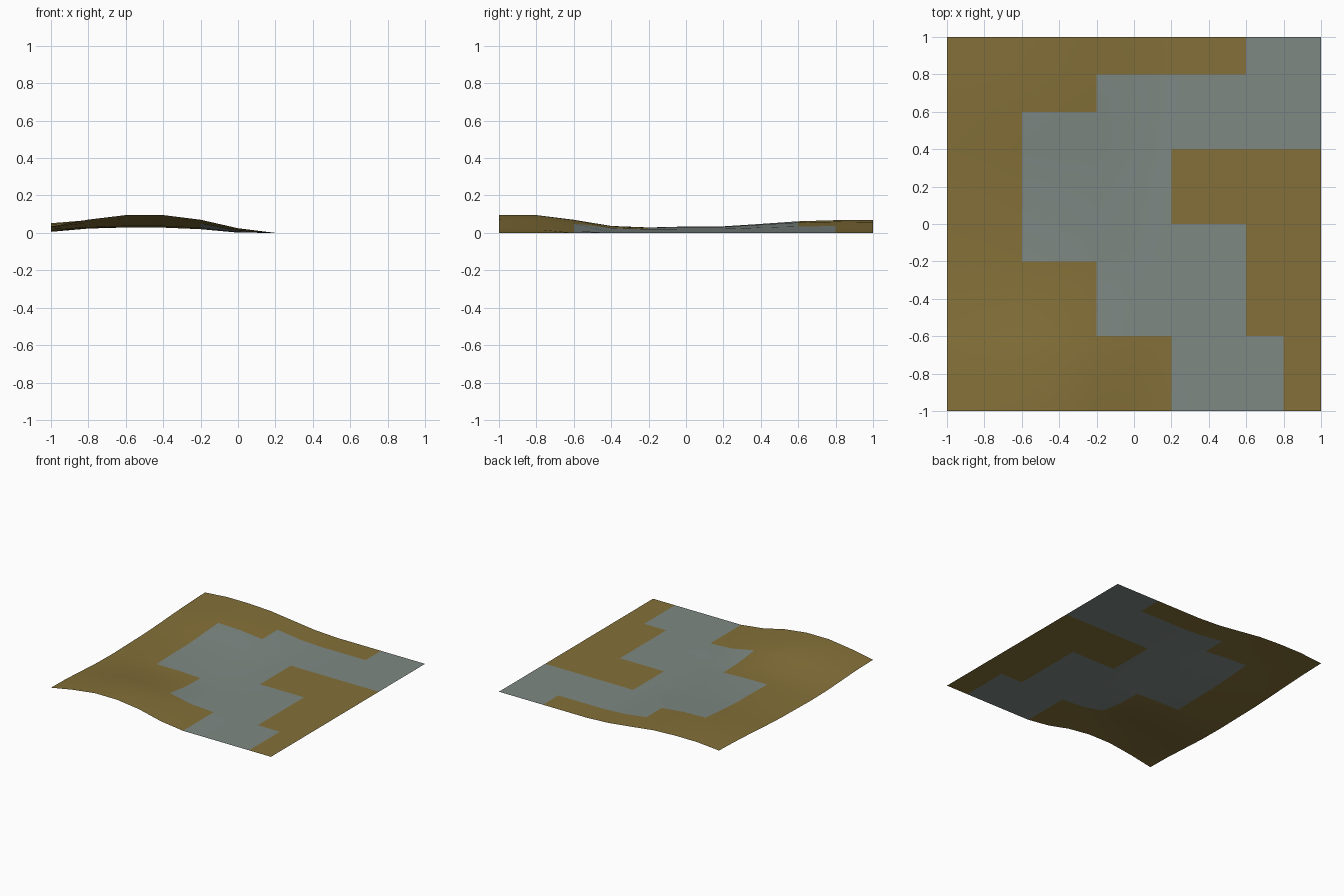
import bpy
import bmesh

cube = bpy.data.objects.get("Cube")
if cube:
    bpy.data.objects.remove(cube, do_unlink=True)


def make_material(name, rgb):
    mat = bpy.data.materials.new(name)
    mat.use_nodes = True
    colour = (*rgb, 1)
    mat.diffuse_color = colour
    shader = mat.node_tree.nodes["Principled BSDF"]
    shader.inputs["Base Color"].default_value = colour
    shader.inputs["Roughness"].default_value = 1
    return mat


CELLS = 10
STEP = 2 / CELLS

# Ridge height for each row of vertices, front to back
RIDGE = [.095, .095, .07, .037, .029, .034, .035, .048, .062, .068, .068]

# Fraction of the ridge height across the hilly side, from -x inwards
FRONT = [.35, .73, 1, 1, .74, .26]
MIDDLE = [.2, .8, 1, .97, .68, .05]
BACK = [.76, 1, 1, .86, .5, .15]

# Columns crossed by the path in each row of cells, front to back
PATH = [(6, 9), (6, 9), (4, 8), (4, 8), (2, 8),
        (2, 6), (2, 6), (2, 10), (4, 10), (8, 10)]


def height(col, row):
    """Blend the cross-sections along y; the +x side stays flat."""
    if col >= len(FRONT):
        return 0
    low = len(PATH) * 2 // 5
    if row <= low:
        start, end, t = FRONT, MIDDLE, row / low
    else:
        start, end, t = MIDDLE, BACK, (row - low) / (CELLS - low)
    return RIDGE[row] * (start[col] + (end[col] - start[col]) * t)


# Rolling ground sheet with the path marked out on its cells
bm = bmesh.new()
grid = [[bm.verts.new((col * STEP - 1, row * STEP - 1, height(col, row)))
         for col in range(CELLS + 1)] for row in range(CELLS + 1)]
for row, (first, last) in enumerate(PATH):
    for col in range(CELLS):
        face = bm.faces.new((grid[row][col], grid[row][col + 1],
                             grid[row + 1][col + 1], grid[row + 1][col]))
        face.material_index = int(first <= col < last)
        face.smooth = True

mesh = bpy.data.meshes.new("ground_sheet")
bm.to_mesh(mesh)
bm.free()
mesh.materials.append(make_material("dry_grass", (.23, .162, .04)))
mesh.materials.append(make_material("grey_path", (.21, .25, .23)))

ground = bpy.data.objects.new("ground_sheet", mesh)
bpy.context.collection.objects.link(ground)
